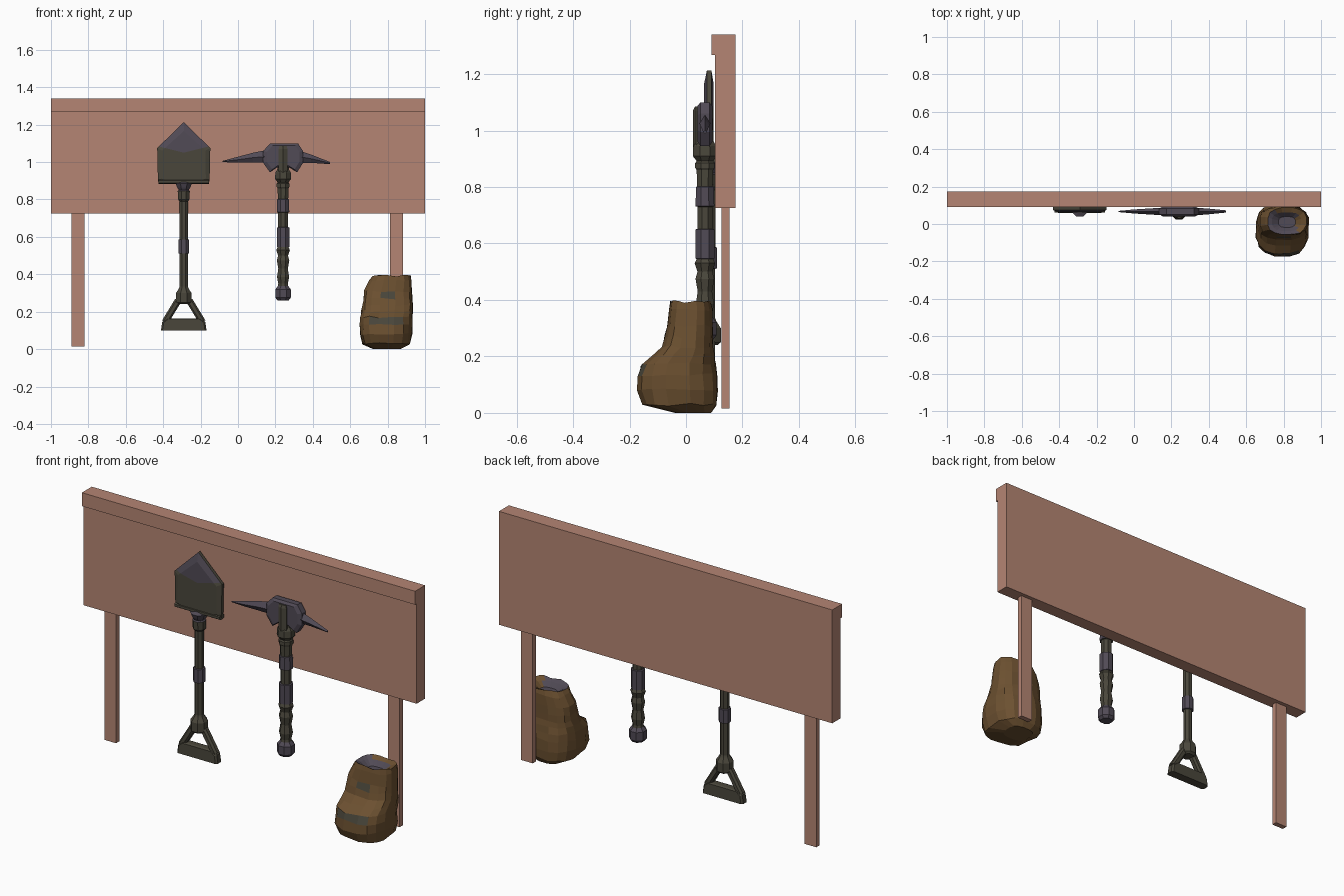
import bpy, bmesh, math, random
from mathutils import Vector

if "Cube" in bpy.data.objects:
    bpy.data.objects.remove(bpy.data.objects["Cube"])

random.seed(4)


def material(name, rgb):
    m = bpy.data.materials.new(name)
    m.diffuse_color = (*rgb, 1)
    m.use_nodes = True
    m.node_tree.nodes["Principled BSDF"].inputs["Base Color"].default_value = m.diffuse_color
    return m


WOOD = material("reddish_wood", (0.46, 0.235, 0.172))
OLIVE = material("olive_metal", (0.068, 0.062, 0.044))
PURPLE = material("purple_grey_metal", (0.082, 0.069, 0.092))
SACK = material("brown_cloth", (0.150, 0.081, 0.030))


def finish(name, bm, mats, rule=None):
    """Turn a bmesh into a flat shaded object; rule(face) gives the material slot."""
    bmesh.ops.recalc_face_normals(bm, faces=bm.faces)
    bm.normal_update()
    if rule:
        for f in bm.faces:
            f.material_index = rule(f)
    me = bpy.data.meshes.new(name)
    bm.to_mesh(me)
    bm.free()
    for m in mats:
        me.materials.append(m)
    ob = bpy.data.objects.new(name, me)
    bpy.context.collection.objects.link(ob)
    return ob


def loft(name, rings, mats, rule=None):
    bm = bmesh.new()
    vs = [[bm.verts.new(p) for p in r] for r in rings]
    n = len(vs[0])
    for a, b in zip(vs, vs[1:]):
        for i in range(n):
            j = (i + 1) % n
            bm.faces.new((a[i], a[j], b[j], b[i]))
    bm.faces.new(vs[0])
    bm.faces.new(vs[-1])
    return finish(name, bm, mats, rule)


def box(name, x0, x1, y0, y1, z0, z1, mat):
    rings = [[(x0, y0, z), (x1, y0, z), (x1, y1, z), (x0, y1, z)] for z in (z0, z1)]
    return loft(name, rings, [mat])


def shaft(name, cx, cy, profile, bands, n=8):
    """Turned pole from (z, radius) pairs; bands are z ranges in purple."""
    rings = [[(cx + r * math.cos(2 * math.pi * (k + .5) / n) * 1.06,
               cy + r * math.sin(2 * math.pi * (k + .5) / n) * 1.06, z)
              for k in range(n)] for z, r in profile]
    rule = lambda f: int(any(a < f.calc_center_median().z < b for a, b in bands))
    return loft(name, rings, [OLIVE, PURPLE], rule)


def bar(name, p, q, w, d, mat):
    """Chamfered bar between two points lying in the xz plane."""
    p, q = Vector(p), Vector(q)
    side = (q - p).normalized().cross(Vector((0, 1, 0))) * w
    dep = Vector((0, d, 0))
    sec = [(1, .5), (.5, 1), (-.5, 1), (-1, .5), (-1, -.5), (-.5, -1), (.5, -1), (1, -.5)]
    return loft(name, [[c + side * a + dep * b for a, b in sec] for c in (p, q)], [mat])


# Sign board, top rail and legs
box("board_panel", -1, 1, .103, .175, .725, 1.267, WOOD)
box("board_top_rail", -1, 1, .09, .175, 1.267, 1.34, WOOD)
for side, x in (("left", -.89), ("right", .812)):
    box(side + "_leg", x, x + .07, .126, .154, .015, .725, WOOD)

# Shovel blade: five sided outline with bevelled rim and purple tip
SX, SY = -.29, .082
outline = [(0, 1.213), (.142, 1.075), (.138, .897), (.1, .882), (-.1, .882), (-.138, .897), (-.142, 1.075)]
inset = [(0, 1.165), (.115, 1.062), (.118, .912), (.09, .9), (-.09, .9), (-.118, .912), (-.115, 1.062)]
rings = [[(SX + x, SY + dy, z) for x, z in pts]
         for pts, dy in ((inset, -.018), (outline, -.008), (outline, .008), (inset, .016))]
blade = loft("shovel_blade", rings, [OLIVE, PURPLE])
bm = bmesh.new()
bm.from_mesh(blade.data)
for k in (-1, 1):
    bmesh.ops.bisect_plane(bm, geom=bm.verts[:] + bm.edges[:] + bm.faces[:],
                           plane_co=(SX, SY, 1.05), plane_no=(-k * .25, 0, 1))
for f in bm.faces:
    c = f.calc_center_median()
    if abs(f.normal.y) > .95 and c.z > 1.05 + .25 * abs(c.x - SX) - .005:
        f.material_index = 1
bm.to_mesh(blade.data)
bm.free()
bar("shovel_blade_lip", (SX - .135, SY, .895), (SX + .135, SY, .895), .013, .021, OLIVE)

# Shovel shaft with collars
shaft("shovel_shaft", SX, SY,
      [(.24, .03), (.25, .042), (.3, .042), (.325, .026), (.335, .022), (.51, .022), (.512, .029),
       (.585, .029), (.587, .023), (.79, .023), (.8, .031), (.845, .033), (.85, .027), (.865, .036),
       (.885, .044), (.895, .02)],
      [(.511, .586), (.847, .9)])

# Shovel D-handle
for side, k in (("left", -1), ("right", 1)):
    bar("shovel_handle_%s_arm" % side, (SX + k * .03, SY, .26), (SX + k * .1, SY, .145), .018, .02, OLIVE)
grip = [(-.122, .10), (.122, .10), (.115, .145), (.09, .165), (-.09, .165), (-.115, .145)]
loft("shovel_grip", [[(SX + x * s, SY + dy, .1 + (z - .1) * s) for x, z in grip]
                     for s, dy in ((.93, -.024), (1, -.014), (1, .014), (.93, .024))], [OLIVE])

# Pickaxe handle: wavy grip, purple bands and pommel
PX, PY = .241, .067
shaft("pickaxe_handle", PX, PY,
      [(.26, .03), (.275, .042), (.32, .042), (.338, .028), (.35, .026), (.385, .033), (.43, .026),
       (.475, .034), (.5, .027), (.53, .037), (.545, .03), (.547, .034), (.65, .034), (.652, .027),
       (.73, .027), (.732, .034), (.8, .032), (.802, .028), (.86, .03), (.868, .035), (.885, .035),
       (.892, .03), (.91, .044), (.945, .042), (.96, .032), (1.05, .028)],
      [(.25, .339), (.546, .651), (.731, .801)])

# Pickaxe head: faceted centre block
block = [(-.068, 1.1), (.08, 1.1), (.106, 1.06), (.106, .995), (.075, .945),
         (.035, .97), (-.035, .97), (-.07, .945), (-.106, .995), (-.106, 1.06)]
loft("pickaxe_head_block",
     [[(PX + x * s, PY + dy, 1.03 + (z - 1.03) * s) for x, z in block]
      for s, dy in ((.82, -.026), (1, -.016), (1, .016), (.82, .026))], [PURPLE])

# Pickaxe arms: tapering diamond sections (x offset, centre z, half height, half depth)
arms = {"long": [(-.09, 1.03, .034, .02), (-.16, 1.024, .026, .016), (-.24, 1.013, .016, .011),
                 (-.325, 1.003, .003, .003)],
        "short": [(.09, 1.028, .032, .02), (.15, 1.018, .022, .016), (.25, .995, .006, .006)]}
for name, secs in arms.items():
    loft("pickaxe_%s_arm" % name,
         [[(PX + x, PY - d, z), (PX + x, PY, z + h), (PX + x, PY + d, z), (PX + x, PY, z - h)]
          for x, z, h, d in secs], [PURPLE])

# Ridged olive end of the handle passing through the head
loft("pickaxe_head_wedge",
     [[(PX - w, .045, z), (PX - w, .036, z), (PX, y, z), (PX + w, .036, z), (PX + w, .045, z)]
      for z, w, y in ((.91, .024, .03), (.95, .024, .024), (1.07, .024, .024), (1.085, .02, .032))],
     [OLIVE])

# Sack: bulging stacked rings (z, x0, x1, y0, y1), open sunken top
levels = [(0, .72, .87, -.04, .09), (.03, .66, .925, -.16, .115), (.08, .648, .935, -.177, .118),
          (.135, .648, .936, -.175, .115), (.172, .65, .938, -.163, .11), (.205, .655, .94, -.122, .105),
          (.235, .66, .94, -.088, .1), (.27, .664, .938, -.078, .098), (.31, .67, .935, -.07, .097),
          (.365, .695, .932, -.063, .096), (.392, .712, .926, -.058, .09),
          (.38, .735, .895, -.04, .065), (.355, .77, .865, -.02, .04)]
N = 16
rings = []
for i, (z, x0, x1, y0, y1) in enumerate(levels):
    ring = []
    for k in range(N):
        a = 2 * math.pi * (k + .5) / N
        c, s = (math.copysign(abs(t) ** .75, t) for t in (math.cos(a), math.sin(a)))
        j = 1 - random.uniform(0, .05)
        ring.append(((x0 + x1) / 2 + (x1 - x0) / 2 * c * j, (y0 + y1) / 2 + (y1 - y0) / 2 * s * j,
                     z + (random.uniform(-.006, .006) if 0 < i < 11 else 0)))
    rings.append(ring)


def sack_colour(f):
    c, front = f.calc_center_median(), f.normal.y < -.3
    dx = abs(c.x - .79)
    if c.z > .35 and f.normal.z > .6 and dx < .08 and -.05 < c.y < .07:
        return 1
    if front and c.y < -.05 and (dx < .08 and .14 < c.z < .165 or dx < .03 and .275 < c.z < .305):
        return 2
    return 0


loft("sack", rings, [SACK, PURPLE, OLIVE], sack_colour)
